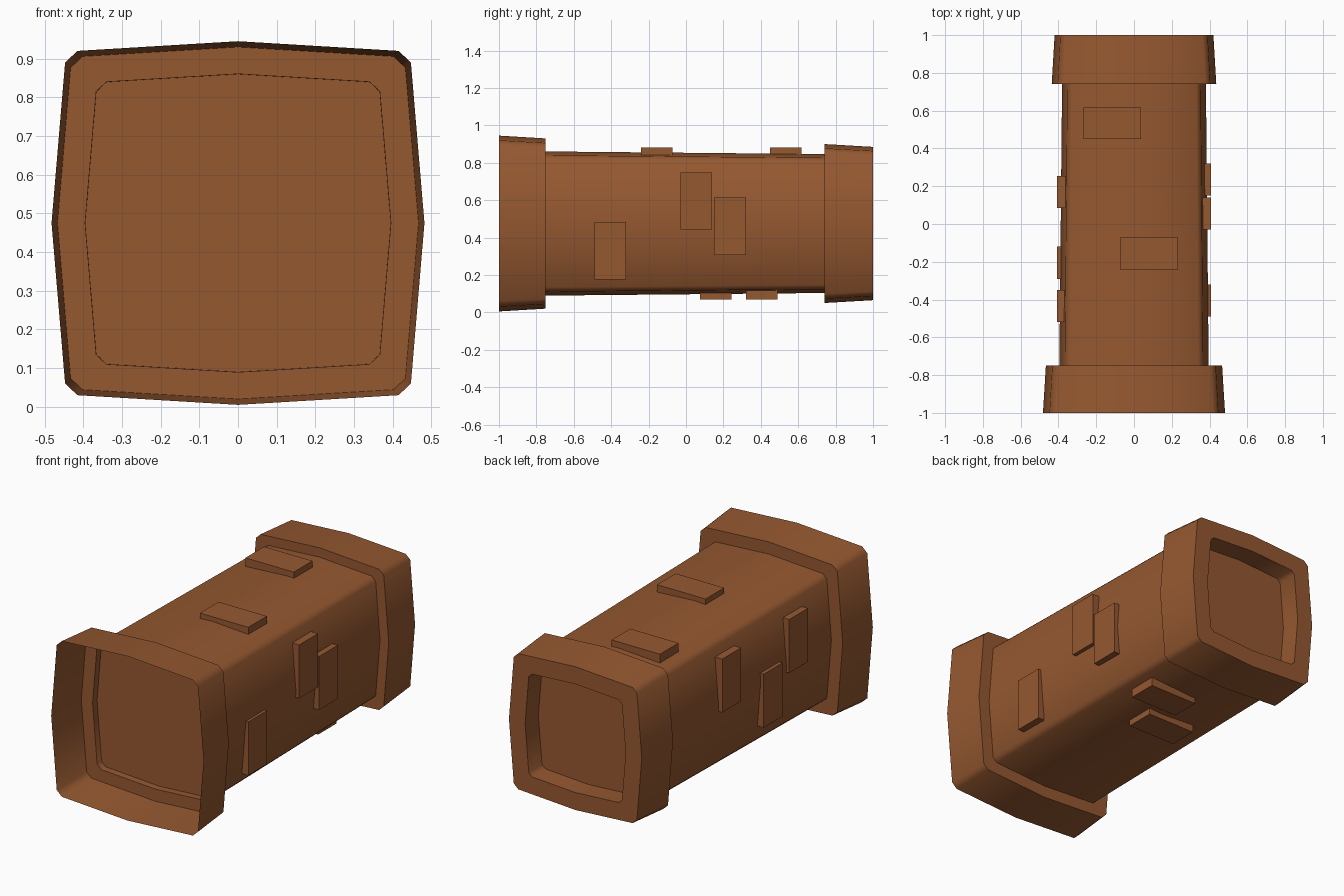
import bpy, math

if "Cube" in bpy.data.objects:
    bpy.data.objects.remove(bpy.data.objects["Cube"])

CZ = 0.475  # height of the long axis

brown = bpy.data.materials.new("rust_brown")
brown.diffuse_color = (0.30, 0.098, 0.03, 1)
brown.use_nodes = True
brown.node_tree.nodes["Principled BSDF"].inputs["Base Color"].default_value = brown.diffuse_color

# Bulged square cross-section with chamfered corners, counter-clockwise from the front
QUARTER = [(0.482, 0.0), (0.447, 0.415), (0.415, 0.445), (0.0, 0.47)]
SECTION = (QUARTER
           + [(-x, z) for x, z in QUARTER[-2::-1]]
           + [(-x, -z) for x, z in QUARTER[1:]]
           + [(x, -z) for x, z in QUARTER[-2:0:-1]])


def finish(name, verts, faces, angle=50):
    mesh = bpy.data.meshes.new(name)
    mesh.from_pydata(verts, [], faces)
    mesh.materials.append(brown)
    ob = bpy.data.objects.new(name, mesh)
    bpy.context.collection.objects.link(ob)
    bpy.ops.object.select_all(action='DESELECT')
    ob.select_set(True)
    bpy.context.view_layer.objects.active = ob
    bpy.ops.object.shade_smooth_by_angle(angle=math.radians(angle))
    return ob


def loft(name, stations, cap_start=False, cap_end=False):
    """Skin the cross-section through (y, scale) stations."""
    n = len(SECTION)
    verts = [(x * s, y, CZ + z * s) for y, s in stations for x, z in SECTION]
    faces = []
    for k in range(len(stations) - 1):
        a, b = k * n, (k + 1) * n
        for i in range(n):
            j = (i + 1) % n
            faces.append((a + i, b + i, b + j, a + j))
    if cap_start:
        faces.append(tuple(range(n)))
    if cap_end:
        faces.append(tuple(reversed(range(len(verts) - n, len(verts)))))
    return finish(name, verts, faces)


def box(name, x0, x1, y0, y1, z0, z1):
    verts = [(x, y, z) for x in (x0, x1) for y in (y0, y1) for z in (z0, z1)]
    faces = [(0, 1, 3, 2), (4, 6, 7, 5), (0, 4, 5, 1),
             (2, 3, 7, 6), (0, 2, 6, 4), (1, 5, 7, 3)]
    return finish(name, verts, faces)


# Main shaft and the two end collars
loft("shaft", [(-0.75, 0.82), (0.74, 0.79)])
loft("front_collar", [(-1, 1), (-0.75, 0.968), (-0.75, 0.82)])
loft("front_panel", [(-0.71, 0.819), (-0.70, 0.818)], cap_start=True)
loft("back_collar", [(0.74, 0.79), (0.74, 0.904), (1, 0.872), (1, 0.66), (0.88, 0.66)],
     cap_end=True)

# Raised plates on the sides: (side, y start, z centre)
for side, y, z in [(1, -0.03, 0.595), (1, 0.15, 0.46), (1, -0.49, 0.33),
                   (-1, 0.085, 0.60), (-1, -0.29, 0.37), (-1, -0.52, 0.595)]:
    x0, x1 = sorted((side * 0.355, side * 0.408))
    box("side_plate", x0, x1, y, y + 0.17, z - 0.153, z + 0.153)

# Raised plates on the top and bottom: (x centre, y start, z low, z high)
for x, y, z0, z1 in [(0.08, -0.24, 0.825, 0.882), (-0.115, 0.45, 0.825, 0.882),
                     (-0.06, 0.075, 0.068, 0.125), (0.13, 0.32, 0.068, 0.125)]:
    box("top_plate" if z0 > CZ else "bottom_plate",
        x - 0.153, x + 0.153, y, y + 0.168, z0, z1)
